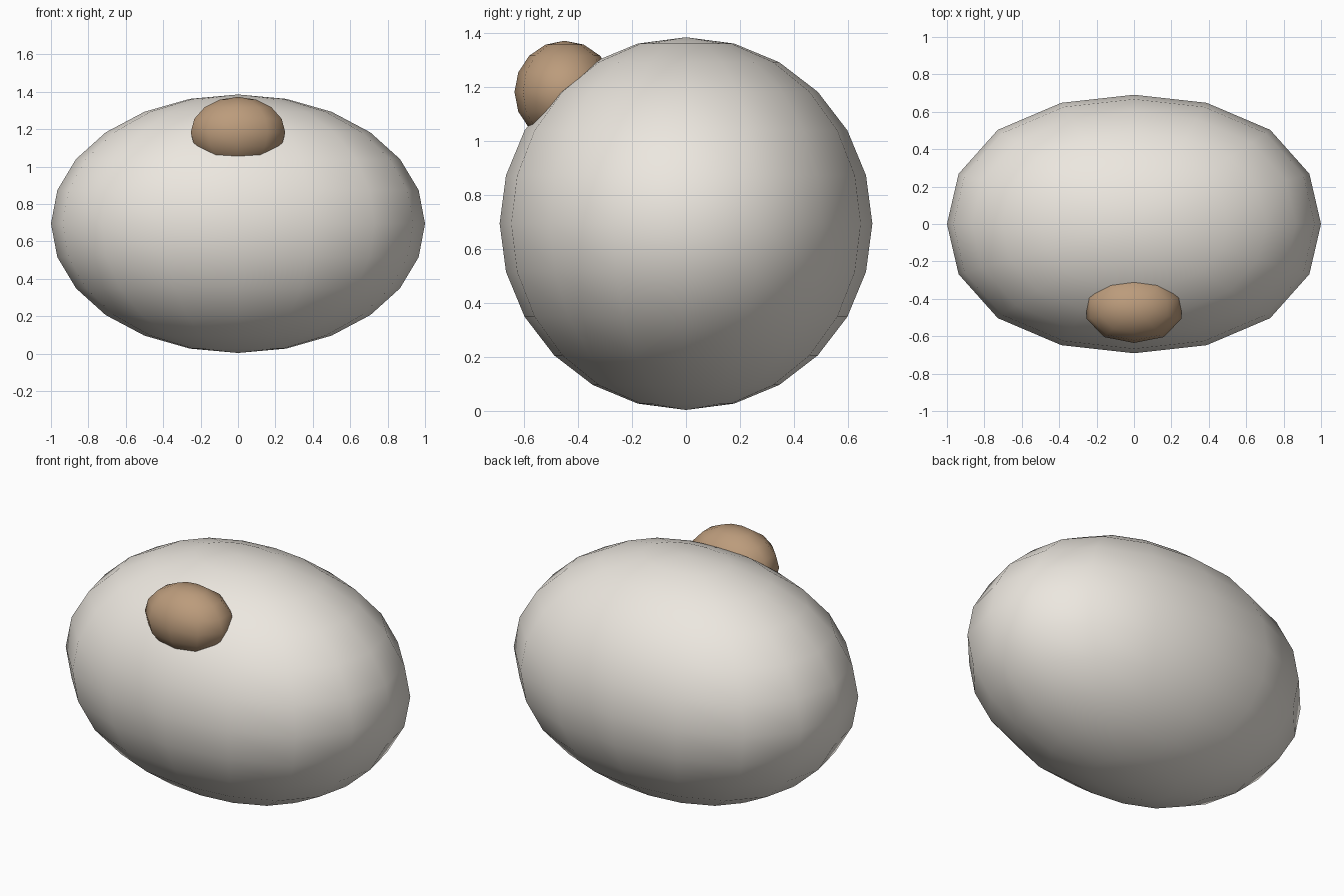
import bpy
import bmesh
from math import atan2, sin

if "Cube" in bpy.data.objects:
    bpy.data.objects.remove(bpy.data.objects["Cube"])


def ellipsoid(name, segments, rings, radii, centre, color=None):
    """Low-sided sphere, slightly squared in plan, then stretched and placed."""
    bm = bmesh.new()
    bmesh.ops.create_uvsphere(bm, u_segments=segments, v_segments=rings, radius=1)
    for v in bm.verts:
        bulge = 1 + 0.03 * sin(2 * atan2(v.co.y, v.co.x)) ** 2
        v.co.x *= bulge * radii[0]
        v.co.y *= bulge * radii[1]
        v.co.z *= radii[2]
    for f in bm.faces:
        f.smooth = True
    mesh = bpy.data.meshes.new(name)
    bm.to_mesh(mesh)
    bm.free()
    obj = bpy.data.objects.new(name, mesh)
    obj.location = centre
    bpy.context.collection.objects.link(obj)
    if color:
        mat = bpy.data.materials.new(name + "_color")
        mat.diffuse_color = color
        mat.use_nodes = True
        mat.node_tree.nodes["Principled BSDF"].inputs["Base Color"].default_value = mat.diffuse_color
        mesh.materials.append(mat)
    return obj


# Large pale body
ellipsoid("body", 16, 12, (1.0, 0.691, 0.691), (0, 0, 0.695), (0.84, 0.80, 0.74, 1))

# Small tan knob, half sunk into the upper front
ellipsoid("knob", 10, 8, (0.263, 0.186, 0.19), (0, -0.45, 1.183), (0.50, 0.33, 0.20, 1))
